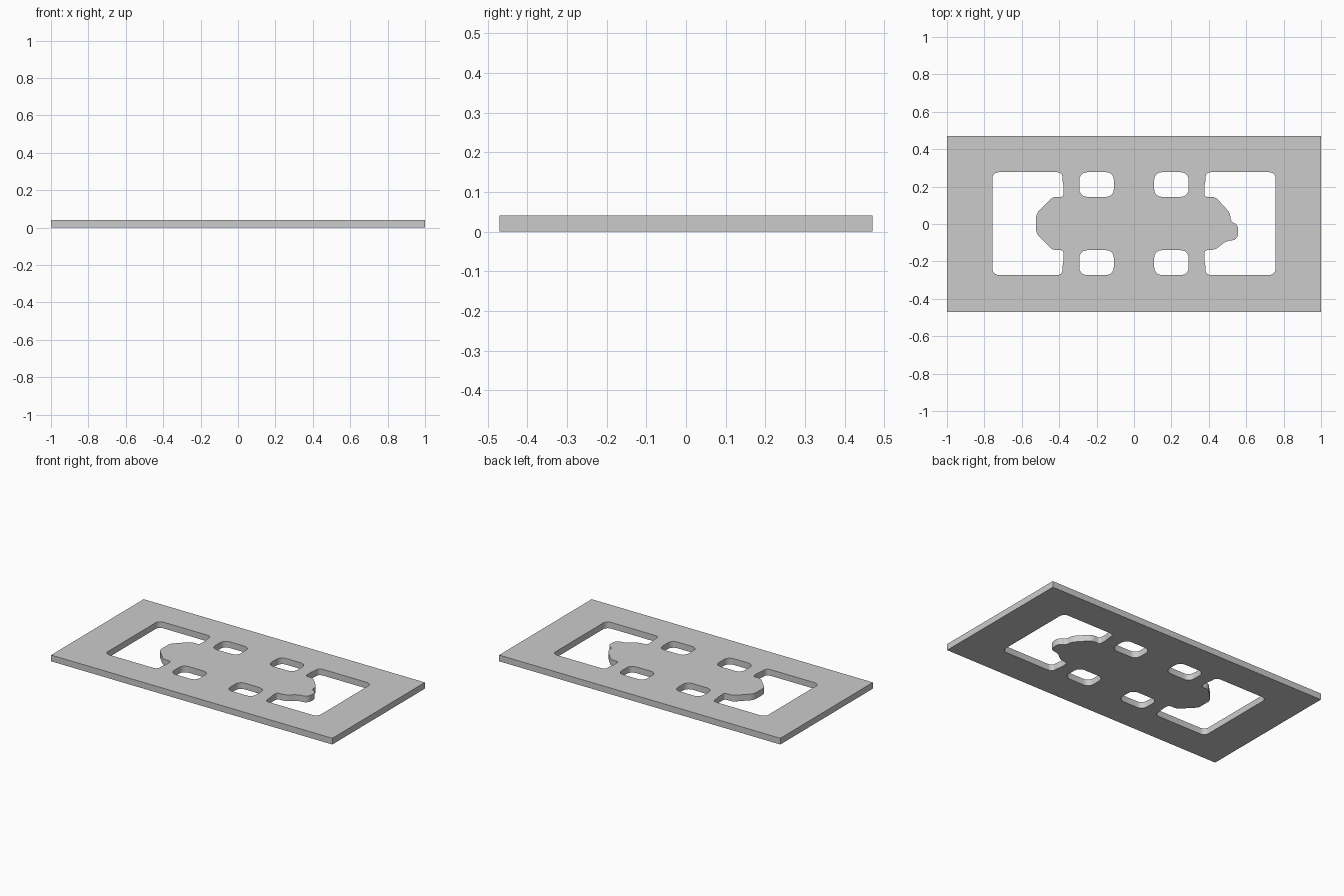
import bpy
from mathutils import Vector

if "Cube" in bpy.data.objects:
    bpy.data.objects.remove(bpy.data.objects["Cube"])

T = 0.04  # plate thickness

curve = bpy.data.curves.new("frame_plate", 'CURVE')
curve.dimensions = '2D'
curve.fill_mode = 'BOTH'
curve.extrude = T / 2


def loop(corners, steps=5):
    """Closed outline from (x, y, corner radius) points, corners rounded."""
    out = []
    n = len(corners)
    for i, (x, y, r) in enumerate(corners):
        p = Vector((x, y))
        if r == 0:
            out.append(p)
            continue
        a = Vector(corners[i - 1][:2]) - p
        b = Vector(corners[(i + 1) % n][:2]) - p
        a = p + a.normalized() * min(r, a.length * 0.48)
        b = p + b.normalized() * min(r, b.length * 0.48)
        for k in range(steps + 1):
            t = k / steps
            w = 0.8 * t * (1 - t) * 2  # weighted blend, close to a circular arc
            s = (1 - t) ** 2 + w + t ** 2
            out.append((a * (1 - t) ** 2 + p * w + b * t ** 2) / s)
    sp = curve.splines.new('POLY')
    sp.points.add(len(out) - 1)
    for q, v in zip(sp.points, out):
        q.co = (v.x, v.y, 0, 1)
    sp.use_cyclic_u = True


def rect(x0, x1, y0, y1, r):
    loop([(x0, y0, r), (x1, y0, r), (x1, y1, r), (x0, y1, r)])


def window(side, nose):
    """Large end window whose inner edge follows the centre tongue."""
    edge = [(0.757, -0.273, 0.035), (0.757, 0.277, 0.035), (0.383, 0.277, 0.03),
            (0.383, 0.23, 0.02), (0.375, 0.2, 0.02), (0.378, 0.145, 0.015)]
    tail = [(0.378, -0.14, 0.015), (0.375, -0.195, 0.02),
            (0.383, -0.225, 0.02), (0.383, -0.273, 0.03)]
    loop([(side * x, y, r) for x, y, r in edge + nose + tail])


# outer border
rect(-1, 1, -0.47, 0.47, 0)

# left window with a plain tongue, right window with a knob on the tongue
window(-1, [(0.435, 0.145, 0.02), (0.523, 0.055, 0.02),
            (0.523, -0.05, 0.02), (0.435, -0.14, 0.02)])
window(1, [(0.435, 0.145, 0.02), (0.513, 0.06, 0.02), (0.518, 0.013, 0.015),
           (0.557, -0.005, 0.025), (0.557, -0.085, 0.045),
           (0.49, -0.09, 0.03), (0.435, -0.14, 0.03)])

# four small slots
for s in (-1, 1):
    for y0, y1 in ((0.145, 0.277), (-0.273, -0.14)):
        rect(s * 0.2 - 0.092, s * 0.2 + 0.092, y0, y1, 0.042)

plate = bpy.data.objects.new("frame_plate", curve)
bpy.context.collection.objects.link(plate)
plate.location.z = T / 2
bpy.context.view_layer.objects.active = plate
plate.select_set(True)
bpy.ops.object.convert(target='MESH')
bpy.ops.object.shade_smooth_by_angle()
